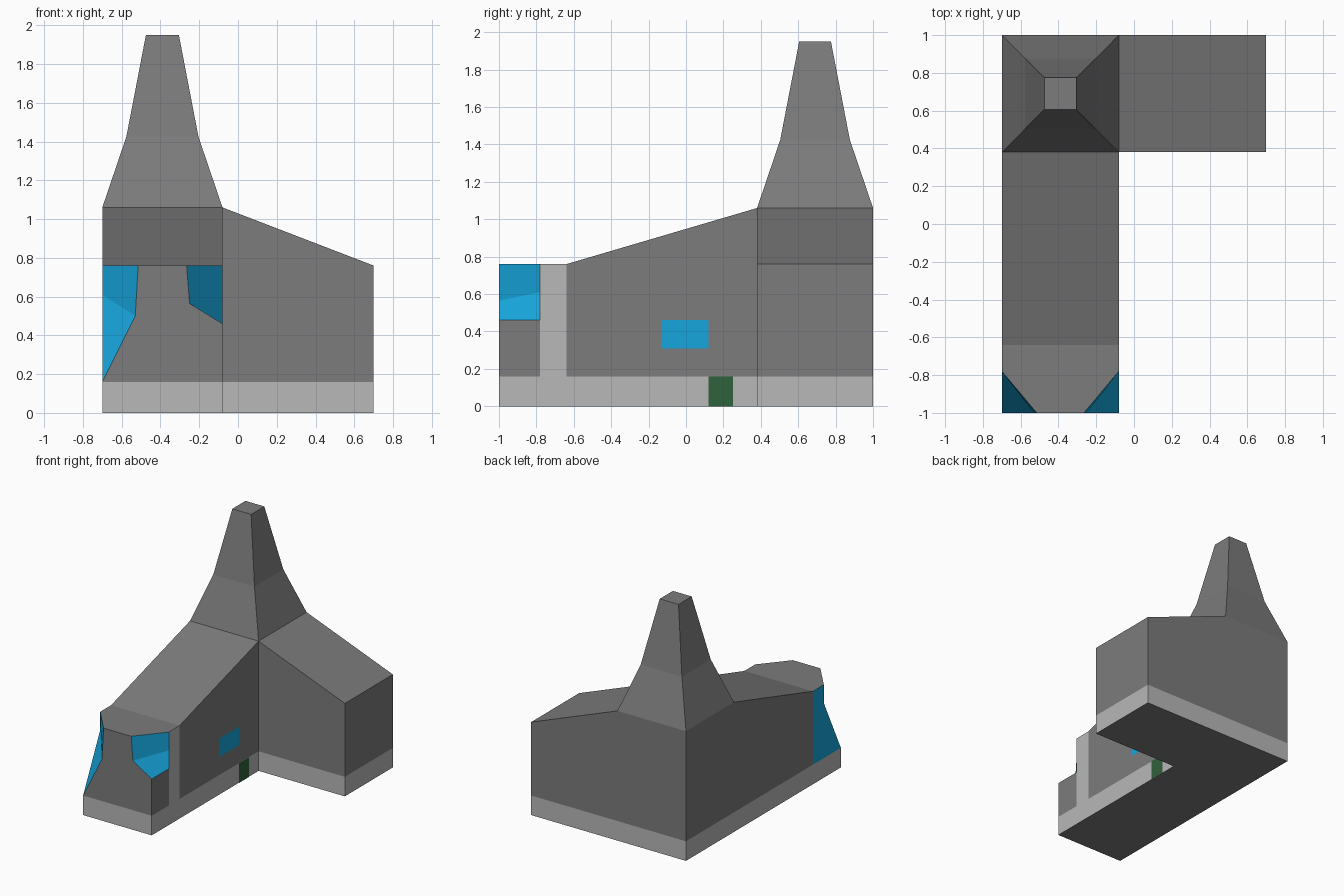
import bpy
from mathutils import Vector

if "Cube" in bpy.data.objects:
    bpy.data.objects.remove(bpy.data.objects["Cube"])

XL, XM, XR = -0.70, -0.08, 0.70        # left wall, inner wall, right wall
YF, YC, YS, YM, YB = -1.0, -0.78, -0.64, 0.38, 1.0
ZB, ZE, ZT = 0.16, 0.76, 1.06          # plinth top, eaves, tower base
CORE = Vector((-0.39, 0.69, 0.5))      # point every outer face looks away from


def material(name, rgb):
    m = bpy.data.materials.new(name)
    m.diffuse_color = (*rgb, 1)
    m.use_nodes = True
    m.node_tree.nodes["Principled BSDF"].inputs["Base Color"].default_value = m.diffuse_color
    return m


WALL = material("dark_grey", (0.2, 0.2, 0.2))
LIGHT = material("light_grey", (0.48, 0.48, 0.48))
BLUE = material("blue_glass", (0.008, 0.38, 0.72))
GREEN = material("dark_green", (0.03, 0.12, 0.045))


def shell(name, groups):
    """Build an object from {material: [faces as point lists]}, facing outward."""
    verts, faces, slots = [], [], []
    mesh = bpy.data.meshes.new(name)
    index = {}
    for slot, (mat, polys) in enumerate(groups.items()):
        mesh.materials.append(mat)
        for poly in polys:
            pts = [Vector(p) for p in poly]
            normal = sum((a.cross(b) for a, b in zip(pts, pts[1:] + pts[:1])), Vector())
            centre = sum(pts, Vector()) / len(pts)
            if normal.dot(centre - CORE) < 0:
                pts.reverse()
            face = []
            for p in pts:
                key = tuple(round(c, 4) for c in p)
                if key not in index:
                    index[key] = len(verts)
                    verts.append(key)
                face.append(index[key])
            faces.append(face)
            slots.append(slot)
    mesh.from_pydata(verts, [], faces)
    mesh.polygons.foreach_set("material_index", slots)
    mesh.update()
    ob = bpy.data.objects.new(name, mesh)
    bpy.context.collection.objects.link(ob)
    return ob


def wall_x(x, y0, y1, z0, za, zb=None):
    """Wall at constant x, top height za at y0 and zb at y1."""
    zb = za if zb is None else zb
    return [(x, y0, z0), (x, y1, z0), (x, y1, zb), (x, y0, za)]


def wall_y(y, x0, x1, z0, za, zb=None):
    zb = za if zb is None else zb
    return [(x0, y, z0), (x1, y, z0), (x1, y, zb), (x0, y, za)]


def roof(x0, x1, y0, y1, corners):
    """Roof quad; corner heights go round from (x0, y0)."""
    return [(x, y, z) for (x, y), z in zip([(x0, y0), (x1, y0), (x1, y1), (x0, y1)], corners)]


# L-shaped plinth
outline = [(XL, YF), (XM, YF), (XM, YM), (XR, YM), (XR, YB), (XL, YB)]
shell("plinth", {
    LIGHT: [[(*a, 0), (*b, 0), (*b, ZB), (*a, ZB)] for a, b in zip(outline, outline[1:] + outline[:1])],
    WALL: [[(*p, 0) for p in outline]]})

# Front wing with sloping roof
shell("front_wing", {WALL: [
    wall_x(XL, YS, YM, ZB, ZE, ZT), wall_x(XM, YS, YM, ZB, ZE, ZT),
    roof(XL, XM, YS, YM, (ZE, ZE, ZT, ZT))]})

# Side wing with sloping roof
shell("side_wing", {WALL: [
    wall_y(YM, XM, XR, ZB, ZT, ZE), wall_y(YB, XM, XR, ZB, ZT, ZE),
    wall_x(XR, YM, YB, ZB, ZE), roof(XM, XR, YM, YB, (ZT, ZE, ZE, ZT))]})

# Corner block under the spire
shell("tower_block", {WALL: [wall_x(XL, YM, YB, ZB, ZT), wall_y(YB, XL, XM, ZB, ZT)]})

# Flared square spire
rings = [[(-0.39 + sx * r, 0.69 + sy * r, z) for sx, sy in ((-1, -1), (1, -1), (1, 1), (-1, 1))]
         for r, z in ((0.31, ZT), (0.186, 1.425), (0.085, 1.95))]
shell("spire", {WALL: [[lo[i], lo[(i + 1) % 4], hi[(i + 1) % 4], hi[i]]
                       for lo, hi in zip(rings, rings[1:]) for i in range(4)] + [rings[-1]]})

# Flat-roofed strip: light wall on the right, glass on the left
shell("porch_strip", {
    LIGHT: [wall_x(XM, YC, YS, ZB, ZE)],
    BLUE: [wall_x(XL, YC, YS, ZB, ZE)],
    WALL: [roof(XL, XM, YC, YS, (ZE,) * 4)]})

# Front end with glazed, cut-away corners
lt, lm, lb = (-0.515, YF, ZE), (-0.53, YF, 0.5), (XL, YF, ZB)
rt, rm, rb = (-0.265, YF, ZE), (-0.25, YF, 0.565), (XM, YF, 0.46)
lback, rback = (XL, YC, 0.61), (XM, YC, 0.61)
shell("porch_front", {
    WALL: [[lb, (XM, YF, ZB), rb, rm, rt, lt, lm],
           [lt, rt, (XM, YC, ZE), (XL, YC, ZE)],
           wall_x(XM, YF, YC, ZB, 0.46)],
    BLUE: [[lt, lm, lback, (XL, YC, ZE)], [lm, lb, lback], [lb, lback, (XL, YC, ZB)],
           [rt, rm, rback, (XM, YC, ZE)], [rm, rb, (XM, YC, 0.46), rback]]})

# Window and door panels on the inner wall
shell("window", {BLUE: [wall_x(XM + 0.003, -0.13, 0.12, 0.31, 0.46)]})
shell("door", {GREEN: [wall_x(XM + 0.003, 0.12, 0.25, 0, ZB)]})
